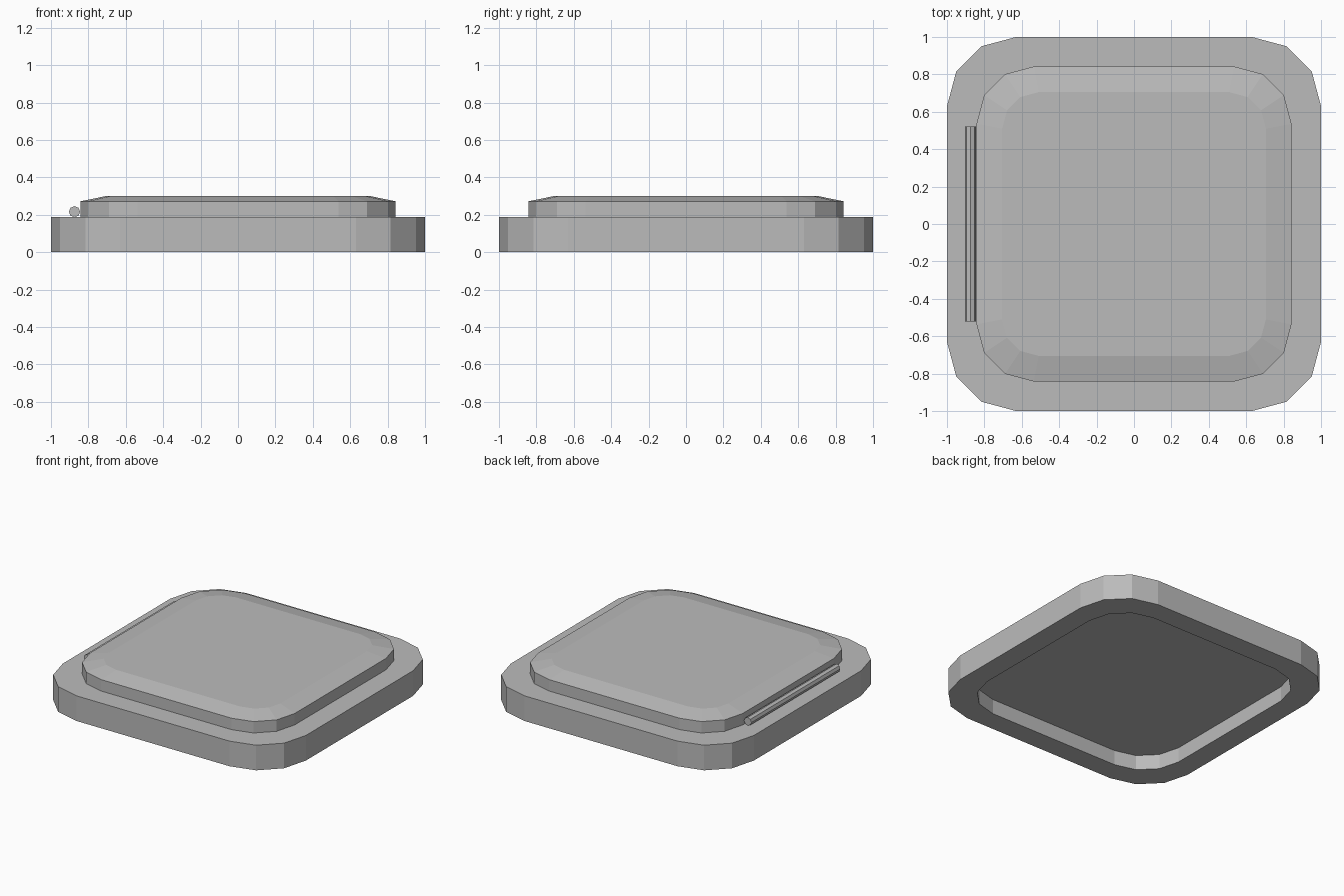
import bpy, bmesh, math

if "Cube" in bpy.data.objects:
    bpy.data.objects.remove(bpy.data.objects["Cube"])

grey = bpy.data.materials.new("metal_grey")
grey.diffuse_color = (0.5, 0.5, 0.5, 1)
grey.use_nodes = True
grey.node_tree.nodes["Principled BSDF"].inputs["Base Color"].default_value = grey.diffuse_color


def rounded_square(half, radius, z, segments=3):
    """Corner arcs of a rounded square, counter-clockwise."""
    c = half - radius
    pts = []
    for q, (sx, sy) in enumerate(((1, 1), (-1, 1), (-1, -1), (1, -1))):
        for i in range(segments + 1):
            a = math.radians(90 * (q + i / segments))
            pts.append((sx * c + radius * math.cos(a), sy * c + radius * math.sin(a), z))
    return pts


def loft(name, rings, closed=False):
    """Bridge rings in order; cap the ends, or join last to first when closed."""
    bm = bmesh.new()
    loops = [[bm.verts.new(p) for p in ring] for ring in rings]
    n = len(loops[0])
    pairs = list(zip(loops, loops[1:]))
    if closed:
        pairs.append((loops[-1], loops[0]))
    else:
        bm.faces.new(loops[0][::-1])
        bm.faces.new(loops[-1])
    for lo, hi in pairs:
        for i in range(n):
            j = (i + 1) % n
            bm.faces.new((lo[i], lo[j], hi[j], hi[i]))
    bmesh.ops.recalc_face_normals(bm, faces=bm.faces)
    mesh = bpy.data.meshes.new(name)
    bm.to_mesh(mesh)
    bm.free()
    mesh.materials.append(grey)
    obj = bpy.data.objects.new(name, mesh)
    bpy.context.collection.objects.link(obj)
    return obj


# Hollow outer frame
FRAME_TOP = 0.187
loft("frame", [
    rounded_square(1.0, 0.37, 0),
    rounded_square(1.0, 0.37, FRAME_TOP),
    rounded_square(0.842, 0.306, FRAME_TOP),
    rounded_square(0.842, 0.306, 0),
], closed=True)

# Hatch lid sitting in the frame, with a sloped rim
loft("hatch_lid", [
    rounded_square(0.842, 0.306, 0.11),
    rounded_square(0.842, 0.306, 0.272),
    rounded_square(0.705, 0.195, 0.30),
])

# Hinge rod along the left edge
bpy.ops.mesh.primitive_cylinder_add(
    vertices=8, radius=0.03, depth=1.045,
    location=(-0.874, 0, 0.216), rotation=(math.pi / 2, 0, 0))
hinge = bpy.context.object
hinge.name = "hinge_rod"
hinge.data.materials.append(grey)
